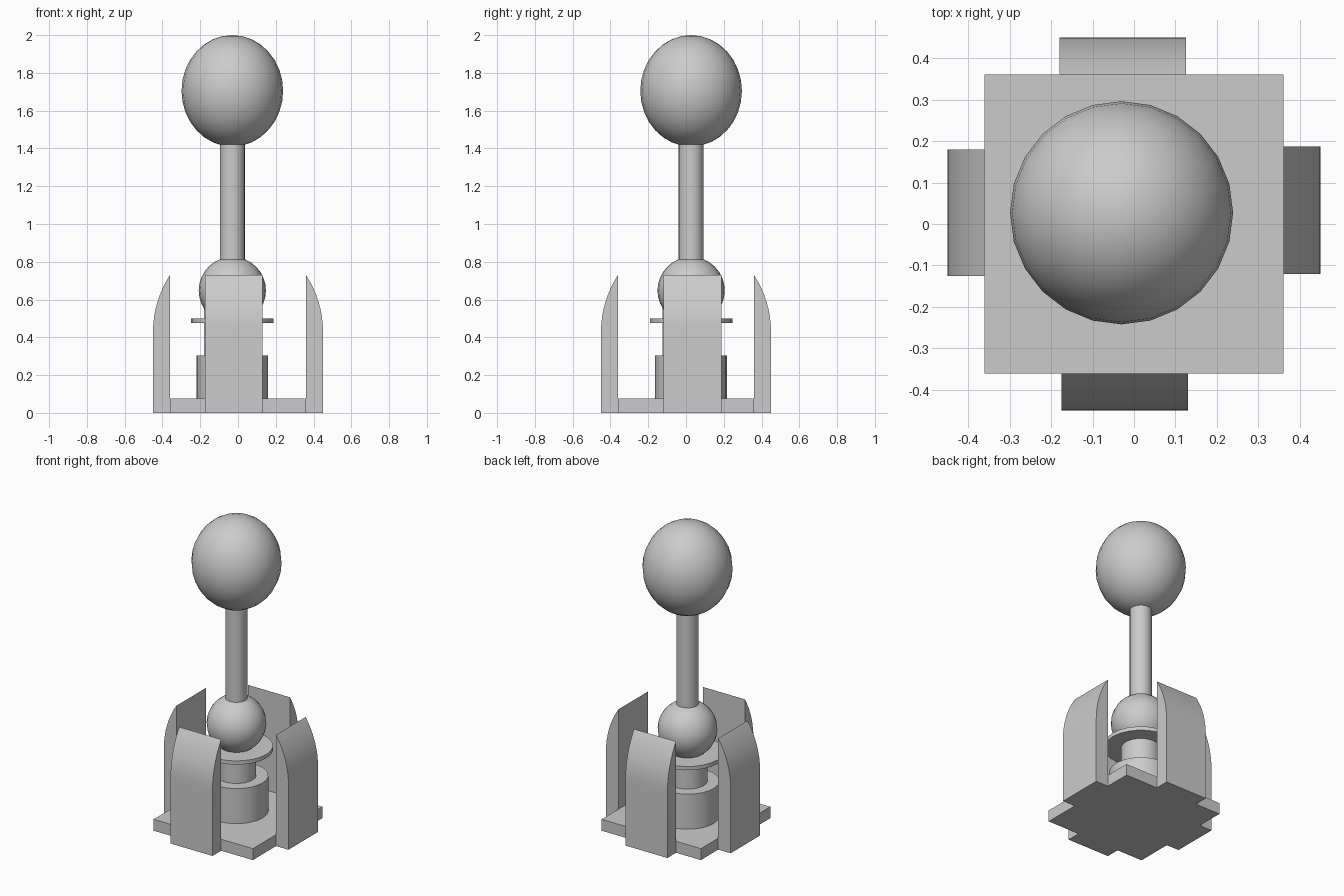
import bpy, math

if "Cube" in bpy.data.objects:
    bpy.data.objects.remove(bpy.data.objects["Cube"], do_unlink=True)

grey = bpy.data.materials.new("light_grey")
grey.use_nodes = True
colour = (0.6, 0.6, 0.6, 1)
grey.diffuse_color = colour
grey.node_tree.nodes["Principled BSDF"].inputs["Base Color"].default_value = colour

CX, CY = -0.03, 0.027  # axis of the central stack
SEGMENTS = 24


def finish(name, smooth=True):
    ob = bpy.context.object
    ob.name = ob.data.name = name
    ob.data.materials.clear()
    ob.data.materials.append(grey)
    if smooth:
        bpy.ops.object.shade_smooth_by_angle(angle=math.radians(35))
    return ob


def cylinder(name, radius, bottom, top):
    bpy.ops.mesh.primitive_cylinder_add(
        vertices=SEGMENTS, radius=radius, depth=top - bottom,
        location=(CX, CY, (bottom + top) / 2))
    return finish(name)


def ball(name, radius, half_height, z):
    bpy.ops.mesh.primitive_uv_sphere_add(
        segments=SEGMENTS, ring_count=16, radius=radius, location=(CX, CY, z))
    bpy.context.object.scale.z = half_height / radius
    return finish(name)


def fin(name, angle, low, high):
    """Upright plate with a curved outer face, swept from low to high."""
    inner, outer, bend, top = 0.36, 0.45, 0.43, 0.73
    depth, rise = outer - inner, top - bend
    radius = (depth ** 2 + rise ** 2) / (2 * depth)
    sweep = math.asin(rise / radius)
    steps = 8
    profile = [(inner, 0), (outer, 0)]
    for i in range(steps + 1):
        a = sweep * i / steps
        profile.append((outer - radius * (1 - math.cos(a)), bend + radius * math.sin(a)))
    n = len(profile)
    verts = [(x, y, z) for y in (low, high) for x, z in profile]
    faces = [list(range(n)), list(range(2 * n - 1, n - 1, -1))]
    for i in range(n):
        j = (i + 1) % n
        faces.append([j, i, n + i, n + j])
    mesh = bpy.data.meshes.new(name)
    mesh.from_pydata(verts, [], faces)
    ob = bpy.data.objects.new(name, mesh)
    bpy.context.collection.objects.link(ob)
    ob.rotation_euler.z = angle
    bpy.ops.object.select_all(action="DESELECT")
    ob.select_set(True)
    bpy.context.view_layer.objects.active = ob
    finish(name)


# Square base plate
bpy.ops.mesh.primitive_cube_add(size=1, location=(0, 0, 0.0375))
bpy.context.object.scale = (0.72, 0.72, 0.075)
finish("base_plate", smooth=False)

# Four side fins, each slightly off centre
fin("left_fin", 0, -0.12, 0.187)
fin("back_fin", math.pi / 2, -0.125, 0.18)
fin("right_fin", math.pi, -0.18, 0.125)
fin("front_fin", -math.pi / 2, -0.175, 0.13)

# Central stack
cylinder("lower_drum", 0.19, 0.07, 0.305)
cylinder("neck", 0.118, 0.3, 0.48)
cylinder("collar_disc", 0.218, 0.475, 0.5)
ball("joint_ball", 0.178, 0.178, 0.648)
cylinder("shaft", 0.066, 0.7, 1.5)
ball("knob", 0.269, 0.295, 1.705)
